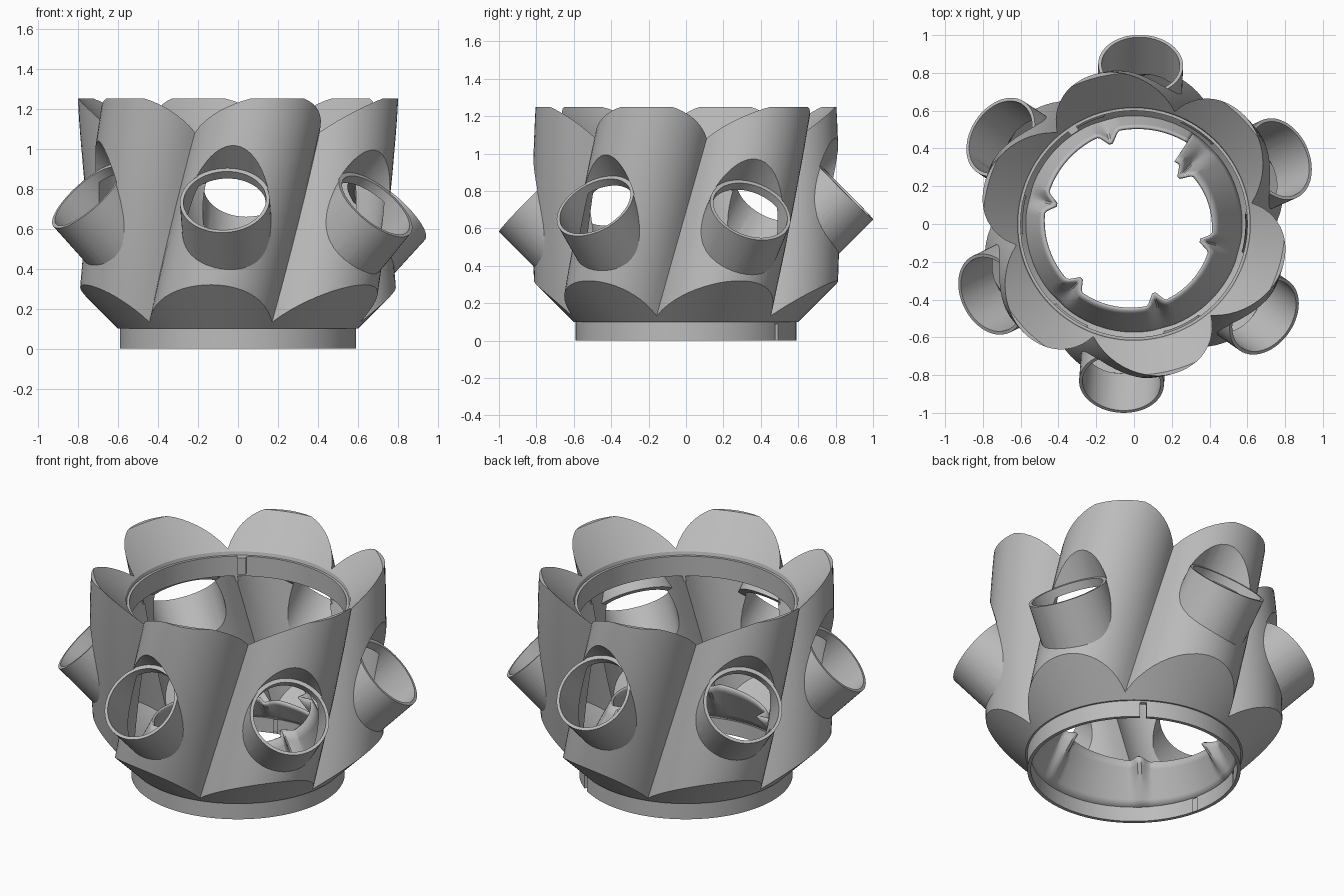
import bpy, bmesh
from math import sin, cos, pi, radians, sqrt
from mathutils import Matrix, Vector

cube = bpy.data.objects.get("Cube")
if cube:
    bpy.data.objects.remove(cube, do_unlink=True)

grey = bpy.data.materials.new("plain grey")
grey.use_nodes = True
COLOUR = (0.5, 0.5, 0.5, 1)
grey.diffuse_color = COLOUR
grey.node_tree.nodes["Principled BSDF"].inputs["Base Color"].default_value = COLOUR


def make(name, bm):
    bmesh.ops.remove_doubles(bm, verts=bm.verts, dist=1e-5)
    bmesh.ops.recalc_face_normals(bm, faces=bm.faces)
    mesh = bpy.data.meshes.new(name)
    bm.to_mesh(mesh)
    bm.free()
    mesh.materials.append(grey)
    ob = bpy.data.objects.new(name, mesh)
    bpy.context.collection.objects.link(ob)
    return ob


def skin(bm, rings, closed=True):
    """Join equal rings of points with quads."""
    rows = [[bm.verts.new(p) for p in ring] for ring in rings]
    n = len(rows[0])
    for a, b in zip(rows, rows[1:]):
        for i in range(n if closed else n - 1):
            j = (i + 1) % n
            bm.faces.new((a[i], a[j], b[j], b[i]))
    return rows


def lathe(name, profile, steps=144):
    bm = bmesh.new()
    skin(bm, [[(r * cos(2 * pi * i / steps), r * sin(2 * pi * i / steps), z)
               for i in range(steps)] for r, z in profile])
    return make(name, bm)


def lobed_prism(name, bulge, z0, z1, layers=28, seg=24):
    """Six overlapping round lobes, twisted on the way up."""
    d, rings = 0.5, []
    for l in range(layers + 1):
        z = z0 + (z1 - z0) * l / layers
        turn = radians(-90 + 25.8 * (z - 0.69))
        ring = []
        for k in range(6):
            for s in range(seg):
                phi = radians(-30 + 60 * s / seg)
                r = d * cos(phi) + sqrt(bulge ** 2 - (d * sin(phi)) ** 2)
                a = turn + k * pi / 3 + phi
                ring.append((r * cos(a), r * sin(a), z))
        rings.append(ring)
    bm = bmesh.new()
    rows = skin(bm, rings)
    bm.faces.new(rows[0])
    bm.faces.new(rows[-1])
    return make(name, bm)


def pipes(name, radius, t0, t1):
    """Six upward-tilted cylinders on a shallow helix; t = 0 is the rim."""
    bm = bmesh.new()
    for i in range(6):
        a = radians(87.6 + 59.3 * i)
        rim = Vector((0.843 * cos(a), 0.843 * sin(a), 0.806 - 0.022 * i))
        axis = Vector((cos(a), sin(a), 1)).normalized()
        place = Matrix.Translation(rim + axis * (t0 + t1) / 2)
        place = place @ axis.to_track_quat('Z', 'Y').to_matrix().to_4x4()
        bmesh.ops.create_cone(bm, cap_ends=True, segments=56, radius1=radius,
                              radius2=radius, depth=t1 - t0, matrix=place)
    return make(name, bm)


def box(name, az, r, z, size):
    bm = bmesh.new()
    m = Matrix.Rotation(radians(az), 4, 'Z') @ Matrix.Translation((r, 0, z))
    bmesh.ops.create_cube(bm, size=1, matrix=m @ Matrix.Diagonal((*size, 1)))
    return make(name, bm)


def combine(target, tool, operation):
    mod = target.modifiers.new("cut", 'BOOLEAN')
    mod.operation, mod.solver, mod.object = operation, 'EXACT', tool
    bpy.context.view_layer.update()
    graph = bpy.context.evaluated_depsgraph_get()
    mesh = bpy.data.meshes.new_from_object(target.evaluated_get(graph))
    target.modifiers.clear()
    target.data = mesh
    bpy.data.objects.remove(tool, do_unlink=True)


# Outer form: lobes trimmed by a lower cone and an upper funnel
body = lobed_prism("planter_body", 0.32, -0.1, 1.4)
combine(body, lathe("outer_limit", [(0, 0), (0.59, 0), (0.59, 0.1), (0.6, 0.1), (1, 0.5), (1, 1.25),
                                    (0.8, 1.25), (0.62, 1.07), (0.615, 1.05), (0, 1.05)]), 'INTERSECT')
combine(body, pipes("pipe_solids", 0.225, -0.4, 0.02), 'UNION')

# Hollow inside, keeping a sleeve around the mouth of each pipe
hollow = lobed_prism("hollow", 0.295, -0.2, 1.5)
combine(hollow, lathe("inner_limit", [(0, -0.1), (0.57, -0.1), (0.57, 0.115), (0.97, 0.515),
                                      (0.97, 1.38), (0.625, 1.035), (0.625, 0.93), (0, 0.93)]), 'INTERSECT')
combine(hollow, pipes("sleeves", 0.25, -0.05, 0.6), 'DIFFERENCE')
combine(body, hollow, 'DIFFERENCE')

# Clear the petals above each rim, then bore the pipes and the top opening
combine(body, pipes("rim_clearance", 0.23, 0, 0.62), 'DIFFERENCE')
combine(body, pipes("bores", 0.207, -0.42, 0.1), 'DIFFERENCE')
combine(body, lathe("top_opening", [(0, 0.9), (0.6, 0.9), (0.6, 1.4), (0, 1.4)]), 'DIFFERENCE')
combine(body, box("notch", 55, 0.58, 0.03, (0.12, 0.035, 0.12)), 'DIFFERENCE')

# Inner collar with a helical upper edge and six ribs
bm = bmesh.new()
steps, levels, rings = 180, 6, []
for l in range(levels + 1):
    f, ring = l / levels, []
    for s in range(steps + 1):
        deg = 57 + 360 * s / steps
        edge = 0.52 - 0.12 * s / steps
        gap = abs((deg - 106 + 30) % 60 - 30)
        r = 0.578 + (edge - 0.578) * f - 0.07 * f * max(0, 1 - gap / 6)
        z = 0.09 + 2 * (0.578 - edge) * f
        ring.append((r * cos(radians(deg)), r * sin(radians(deg)), z))
    rings.append(ring)
skin(bm, rings, closed=False)
collar = make("inner_collar", bm)
thick = collar.modifiers.new("thickness", 'SOLIDIFY')
thick.thickness, thick.offset = 0.015, 0

# Small locating tab on the top ring
tab = box("locating_tab", 123, 0.59, 1.0, (0.03, 0.05, 0.1))

bpy.ops.object.select_all(action='DESELECT')
for ob in (body, collar):
    ob.select_set(True)
bpy.context.view_layer.objects.active = body
bpy.ops.object.shade_smooth_by_angle(angle=radians(25))
